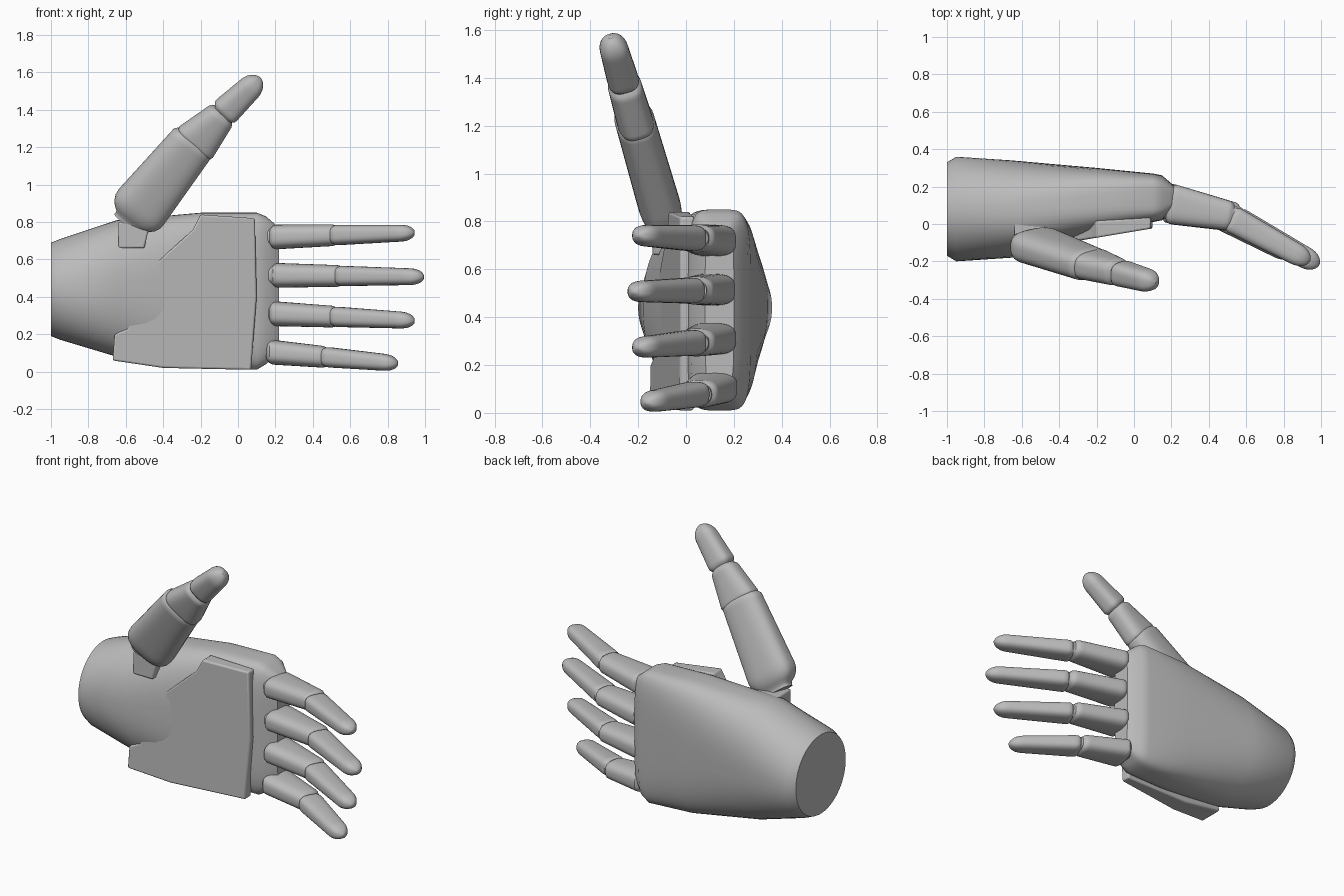
import bpy, bmesh, math
from mathutils import Vector

cube = bpy.data.objects.get("Cube")
if cube:
    bpy.data.objects.remove(cube, do_unlink=True)

grey_colour = (0.5, 0.5, 0.5, 1)
grey = bpy.data.materials.new("plastic grey")
grey.use_nodes = True
grey.diffuse_color = grey_colour
grey.node_tree.nodes["Principled BSDF"].inputs["Base Color"].default_value = grey_colour


def finish(name, bm, bevel=None):
    """Turn the bmesh into a smooth shaded object with crisp edges."""
    bmesh.ops.recalc_face_normals(bm, faces=bm.faces)
    mesh = bpy.data.meshes.new(name)
    bm.to_mesh(mesh)
    bm.free()
    mesh.materials.append(grey)
    part = bpy.data.objects.new(name, mesh)
    bpy.context.collection.objects.link(part)
    bpy.ops.object.select_all(action="DESELECT")
    part.select_set(True)
    bpy.context.view_layer.objects.active = part
    bpy.ops.object.shade_smooth_by_angle(angle=math.radians(35))
    if bevel:
        modifier = part.modifiers.new("soft edges", "BEVEL")
        modifier.width = bevel
        modifier.segments = 3


def skin(bm, first, second):
    """Join two matching loops of vertices with a band of faces."""
    for i in range(len(first)):
        bm.faces.new((first[i - 1], first[i], second[i], second[i - 1]))


def loft(name, sections, sides=40):
    """Skin rounded sections, each a centre, two half axes and a squareness."""
    bm = bmesh.new()
    rings = []
    for centre, across, along, squareness in sections:
        ring = []
        for i in range(sides):
            angle = math.tau * (i + 0.5) / sides
            c, s = math.cos(angle), math.sin(angle)
            a = math.copysign(abs(c) ** (2 / squareness), c)
            b = math.copysign(abs(s) ** (2 / squareness), s)
            ring.append(bm.verts.new(centre + across * a + along * b))
        rings.append(ring)
    for first, second in zip(rings, rings[1:]):
        skin(bm, first, second)
    bm.faces.new(rings[0])
    bm.faces.new(rings[-1])
    finish(name, bm)


def slab(name, outline, front, back, bevel):
    """Prism over an x, z outline between a front and a back surface."""
    bm = bmesh.new()
    near = [bm.verts.new((x, front(x), z)) for x, z in outline]
    far = [bm.verts.new((x, back(x), z)) for x, z in outline]
    skin(bm, near, far)
    bm.faces.new(near)
    bm.faces.new(far)
    finish(name, bm, bevel)


def mix(pair, t):
    return pair[0] + (pair[1] - pair[0]) * t


def dome(distance, cap, smallest):
    """Shrink a section towards the end of a segment to round it off."""
    gap = max(0, 1 - distance / cap)
    return max(smallest, math.sqrt(1 - gap * gap))


def segment(name, start, end, side, depth, width, base=(0.04, 0.75), tip=(0.04, 0.75)):
    """Tapered digit segment; base and tip give cap length and end size."""
    axis = end - start
    across = axis.cross(side).normalized()
    along = side.normalized()
    sections = []
    steps = 24
    for i in range(steps + 1):
        t = (1 - math.cos(math.pi * i / steps)) / 2
        size = dome(t * axis.length, *base) * dome((1 - t) * axis.length, *tip)
        sections.append((start + axis * t, across * mix(depth, t) * size,
                         along * mix(width, t) * size, 3 - t / 2))
    loft(name, sections)


# Palm shell: x, front y, back y, bottom z, top z, squareness
palm = [(-1, -0.17, 0.33, 0.19, 0.69, 2),
        (-0.95, -0.2, 0.36, 0.17, 0.71, 2),
        (-0.65, -0.18, 0.34, 0.08, 0.81, 2.3),
        (-0.2, -0.05, 0.3, 0.02, 0.85, 3.5),
        (0.1, 0.01, 0.27, 0.01, 0.85, 5),
        (0.15, 0.02, 0.26, 0.04, 0.83, 5),
        (0.22, 0.08, 0.2, 0.1, 0.77, 5)]
loft("palm_shell",
     [(Vector((x, mix((front, back), 0.5), mix((low, high), 0.5))),
       Vector((0, (back - front) / 2, 0)), Vector((0, 0, (high - low) / 2)), squareness)
      for x, front, back, low, high, squareness in palm], sides=64)


# Palm plate, sloping back towards the wrist
def palm_front(x):
    return x / 6 - 0.04


def palm_inside(x):
    return palm_front(x) + 0.06 + max(0, -x) * 0.15


slab("palm_plate",
     [(-0.67, 0.06), (-0.4, 0.02), (0.07, 0.01), (0.1, 0.4), (0.09, 0.82),
      (-0.2, 0.84), (-0.24, 0.76), (-0.56, 0.47), (-0.59, 0.23), (-0.66, 0.2)],
     palm_front, palm_inside, bevel=0.01)

# Fingers: same two segments, scaled and fanned out
up = Vector((0, 0, 1))
names = ("index", "middle", "ring", "little")
for i, (name, length) in enumerate(zip(names, (0.95, 1, 0.95, 0.86))):
    def place(x, y):
        reach = (x - 0.2) * length
        height = 0.72 - 0.205 * i + (0.03 - 0.04 * i) * reach
        return Vector((0.2 - (1 - length) / 5 + reach, y * length + (1 - length) / 6, height))

    segment(f"{name}_finger_proximal", place(0.18, 0.11), place(0.57, 0.03), up,
            depth=(0.11, 0.075), width=(0.067, 0.057))
    segment(f"{name}_finger_distal", place(0.53, 0.03), place(0.99, -0.22), up,
            depth=(0.075, 0.055), width=(0.055, 0.043), tip=(0.08, 0.15))


# Thumb, leaning forward as it rises
def thumb_point(x, z):
    return Vector((x, 0.14 - 0.29 * z, z))


lean = Vector((0, 1, 0.29))
segment("thumb_base", thumb_point(-0.59, 0.79), thumb_point(-0.22, 1.25), lean,
        depth=(0.16, 0.125), width=(0.09, 0.083), base=(0.12, 0.55))
segment("thumb_middle", thumb_point(-0.25, 1.2), thumb_point(-0.07, 1.39), lean,
        depth=(0.13, 0.075), width=(0.077, 0.07))
segment("thumb_tip", thumb_point(-0.09, 1.37), thumb_point(0.12, 1.57), lean,
        depth=(0.08, 0.06), width=(0.067, 0.057), tip=(0.08, 0.15))

# Hinge block joining thumb and palm
slab("thumb_hinge", [(-0.64, 0.66), (-0.5, 0.66), (-0.47, 0.8), (-0.64, 0.8)],
     lambda x: -0.14, lambda x: 0.03, bevel=0.01)
